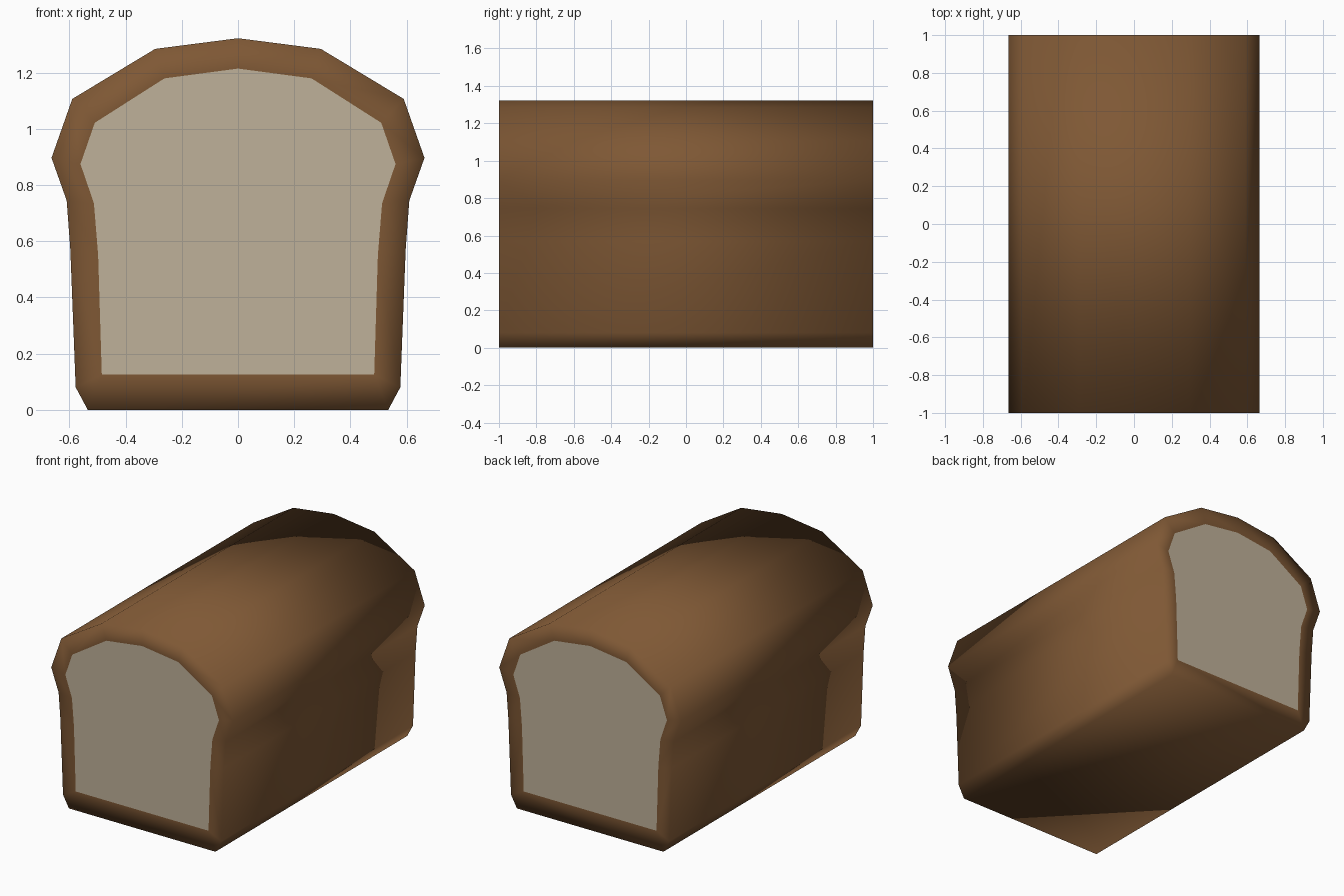
import bpy, bmesh

if "Cube" in bpy.data.objects:
    bpy.data.objects.remove(bpy.data.objects["Cube"])

HALF_LEN = 1.0
# right half of the loaf section, bottom to crown (x, z)
OUTER = [(0.535, 0.0), (0.578, 0.08), (0.597, 0.57), (0.61, 0.745),
         (0.664, 0.897), (0.59, 1.107), (0.295, 1.285), (0.0, 1.323)]
# first inner point is shared by the two lowest outer points
INNER = [(0.485, 0.125), (0.498, 0.55), (0.513, 0.735),
         (0.561, 0.875), (0.51, 1.022), (0.262, 1.18), (0.0, 1.215)]


def mirrored(half):
    """Full closed outline from a right half ending on the centre line."""
    return half + [(-x, z) for x, z in reversed(half[:-1])]


def material(name, rgb):
    m = bpy.data.materials.new(name)
    m.diffuse_color = (*rgb, 1.0)
    m.use_nodes = True
    m.node_tree.nodes["Principled BSDF"].inputs["Base Color"].default_value = m.diffuse_color
    return m


def finish(bm, name, mat, smooth):
    for f in bm.faces:
        f.smooth = smooth
    bmesh.ops.recalc_face_normals(bm, faces=bm.faces)
    me = bpy.data.meshes.new(name)
    bm.to_mesh(me)
    bm.free()
    me.materials.append(mat)
    ob = bpy.data.objects.new(name, me)
    bpy.context.collection.objects.link(ob)
    return ob


def loop(bm, pts, y):
    return [bm.verts.new((x, y, z)) for x, z in pts]


outer, inner = mirrored(OUTER), mirrored(INNER)
n = len(outer)

# crust: long skin plus a flat rim on each cut end
bm = bmesh.new()
ends = []
for y in (-HALF_LEN, HALF_LEN):
    o, i = loop(bm, outer, y), loop(bm, inner, y)
    ends.append(o)
    i = [i[0]] + i + [i[-1]]
    for a in range(n):
        b = (a + 1) % n
        quad = list(dict.fromkeys([o[a], o[b], i[b], i[a]]))
        bm.faces.new(quad)
for a in range(n):
    b = (a + 1) % n
    bm.faces.new((ends[0][a], ends[0][b], ends[1][b], ends[1][a]))
finish(bm, "crust", material("crust_brown", (0.21, 0.097, 0.035)), True)

# crumb: flat cut faces, flush with the rims
crumb_mat = material("crumb_cream", (0.52, 0.44, 0.32))
for name, y in (("front_crumb", -HALF_LEN), ("back_crumb", HALF_LEN)):
    bm = bmesh.new()
    v = loop(bm, inner, y)
    f = bm.faces.new(v)
    f.normal_update()
    if f.normal.y * y < 0:
        f.normal_flip()
    me = bpy.data.meshes.new(name)
    bm.to_mesh(me)
    bm.free()
    me.materials.append(crumb_mat)
    bpy.context.collection.objects.link(bpy.data.objects.new(name, me))
